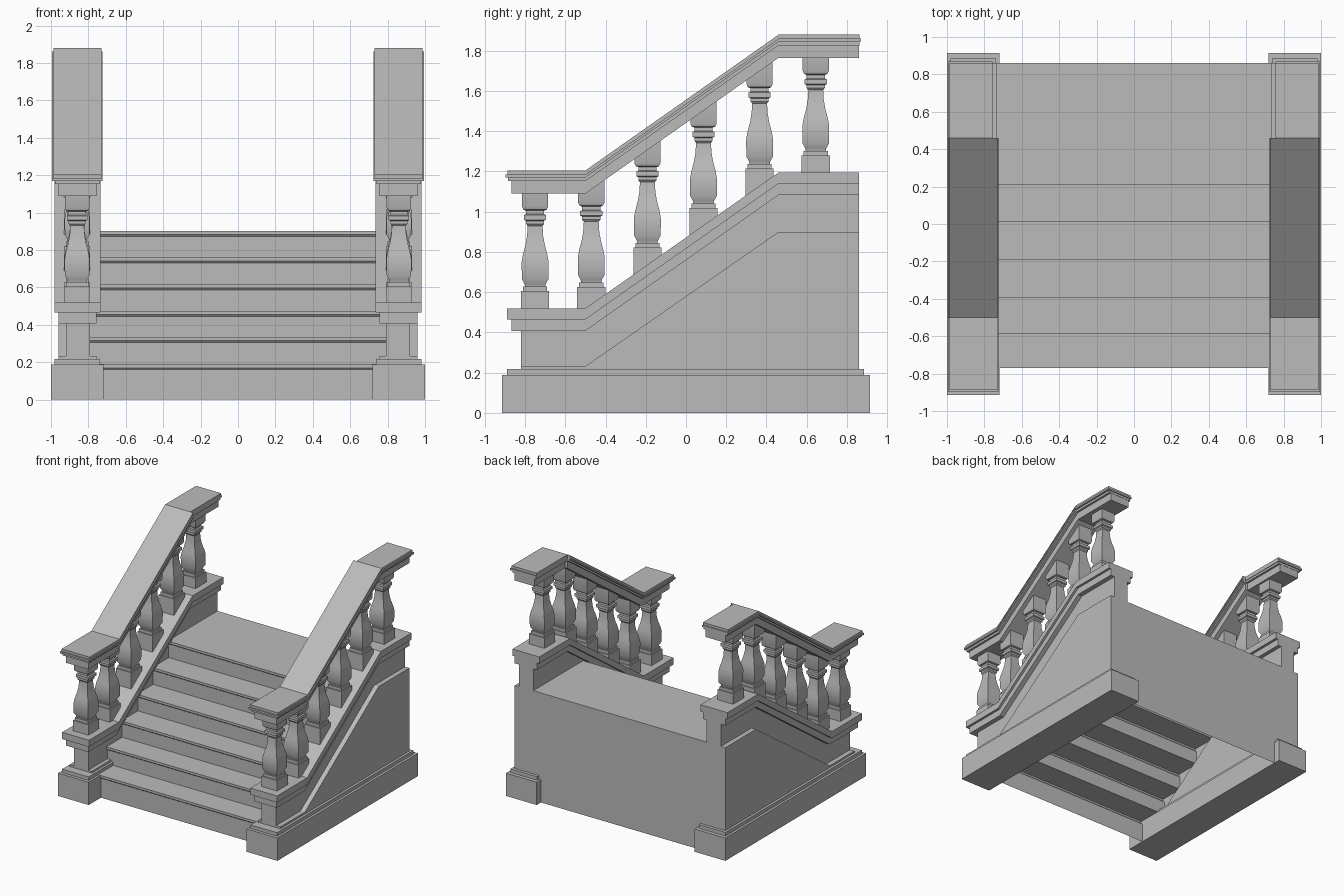
import bpy, bmesh, math

if "Cube" in bpy.data.objects:
    bpy.data.objects.remove(bpy.data.objects["Cube"])

stone = bpy.data.materials.new("grey_stone")
stone.use_nodes = True
GREY = (0.5, 0.5, 0.5, 1)
stone.diffuse_color = GREY
stone.node_tree.nodes["Principled BSDF"].inputs["Base Color"].default_value = GREY

FRONT_BEND, BACK_BEND, BACK = -0.5, 0.46, 0.86
RISE = 0.675


def finish(name, bm, smooth=False):
    bmesh.ops.recalc_face_normals(bm, faces=bm.faces)
    mesh = bpy.data.meshes.new(name)
    bm.to_mesh(mesh)
    bm.free()
    obj = bpy.data.objects.new(name, mesh)
    bpy.context.collection.objects.link(obj)
    mesh.materials.append(stone)
    if smooth:
        bpy.ops.object.select_all(action='DESELECT')
        obj.select_set(True)
        bpy.context.view_layer.objects.active = obj
        bpy.ops.object.shade_smooth_by_angle(angle=math.radians(30))
    return obj


def extrude_x(name, profile, x0, x1, closed=True):
    """Sweep a side profile of (y, z) points across x."""
    bm = bmesh.new()
    a = [bm.verts.new((x0, y, z)) for y, z in profile]
    b = [bm.verts.new((x1, y, z)) for y, z in profile]
    n = len(profile)
    for i in range(n if closed else n - 1):
        j = (i + 1) % n
        bm.faces.new((a[i], a[j], b[j], b[i]))
    if closed:
        bm.faces.new(a)
        bm.faces.new(b[::-1])
    return finish(name, bm)


def both_sides(name, profile, inner, outer):
    for side, s in (("left", 1), ("right", -1)):
        extrude_x(f"{name}_{side}", profile, s * inner, s * outer)


def box_profile(y0, y1, z0, z1):
    return [(y0, z0), (y1, z0), (y1, z1), (y0, z1)]


def ramp(y0, y1, z, thick, rise=RISE):
    """Band that runs level, climbs with the stairs, then runs level again."""
    top = [(y0, z), (FRONT_BEND, z), (BACK_BEND, z + rise), (y1, z + rise)]
    return top + [(y, h - thick) for y, h in reversed(top)]


# Plinth under each flank
both_sides("plinth", box_profile(-0.915, 0.915, 0, 0.188), 0.72, 1.0)
both_sides("plinth_step", box_profile(-0.89, 0.885, 0.18, 0.217), 0.738, 0.98)

# Flank wall with its raised lower panel
both_sides("flank_wall", [(-0.82, 0.2), (FRONT_BEND, 0.2), (BACK, 0.2), (BACK, 1.1),
                          (BACK_BEND, 1.1), (FRONT_BEND, 0.43), (-0.82, 0.43)], 0.79, 0.92)
both_sides("flank_panel", [(-0.82, 0.2), (BACK, 0.2), (BACK, 0.9), (BACK_BEND, 0.9),
                           (FRONT_BEND, 0.232), (-0.82, 0.232)], 0.757, 0.96)

# Sloping coping that carries the balusters
both_sides("coping", ramp(-0.89, BACK, 0.52, 0.055), 0.735, 0.98)
both_sides("coping_moulding", ramp(-0.868, BACK, 0.466, 0.058), 0.757, 0.96)

# Handrail in stacked mouldings, narrower inside beside the landing
for part, start, end, drop, thick, inner, outer in (
        ("handrail_top", -0.888, 0.862, 0, 0.02, 0.731, 0.986),
        ("handrail_lip", -0.897, 0.87, 0.02, 0.015, 0.724, 0.994),
        ("handrail_cove", -0.885, 0.862, 0.035, 0.018, 0.74, 0.978),
        ("handrail_base", -0.868, BACK, 0.053, 0.062, 0.757, 0.96)):
    band = ramp(start, end, 1.205 - drop, thick)
    both_sides(part, band[:3] + band[5:], inner, outer)
    level = 1.205 + RISE - drop
    both_sides(part + "_landing", box_profile(BACK_BEND, end, level - thick, level),
               max(inner + 0.022, 0.757), outer)

# Stairs: hollow shell of risers, nosed treads, landing and back wall
nosings = [-0.77, -0.585, -0.393, -0.19, 0.01, 0.212]
levels = [0.19, 0.335, 0.475, 0.617, 0.76, 0.902]
stairs = []
floor = 0
for y, z in zip(nosings, levels):
    stairs += [(y + 0.014, floor), (y + 0.014, z - 0.03), (y + 0.006, z - 0.02),
               (y, z - 0.02), (y, z)]
    floor = z
stairs += [(BACK, floor), (BACK, 0)]
extrude_x("stairs", stairs, -0.79, 0.79, closed=False)

# Square balusters, given as (half width, height)
BALUSTER = [(0.07, 0.465), (0.07, 0.605), (0.06, 0.605), (0.06, 0.628), (0.05, 0.628),
            (0.053, 0.642), (0.066, 0.665), (0.067, 0.75), (0.06, 0.79), (0.048, 0.835),
            (0.04, 0.88), (0.037, 0.93), (0.045, 0.94), (0.045, 0.955), (0.055, 0.96),
            (0.055, 0.983), (0.045, 0.988), (0.045, 1.005), (0.058, 1.01), (0.065, 1.025),
            (0.065, 1.145)]


def baluster(name, x, y, lift):
    bm = bmesh.new()
    rings = [[bm.verts.new((x + w * i, y + w * j, z + lift))
              for i, j in ((-1, -1), (1, -1), (1, 1), (-1, 1))] for w, z in BALUSTER]
    for low, high in zip(rings, rings[1:]):
        for k in range(4):
            m = (k + 1) % 4
            bm.faces.new((low[k], low[m], high[m], high[k]))
    bm.faces.new(rings[0])
    bm.faces.new(rings[-1])
    finish(name, bm, smooth=True)


for n in range(6):
    y = -0.75 + 0.279 * n
    t = (y - FRONT_BEND) / (BACK_BEND - FRONT_BEND)
    lift = RISE * min(1, max(0, t))
    for side, s in (("left", 1), ("right", -1)):
        baluster(f"baluster_{side}_{n + 1}", s * 0.86, y, lift)
